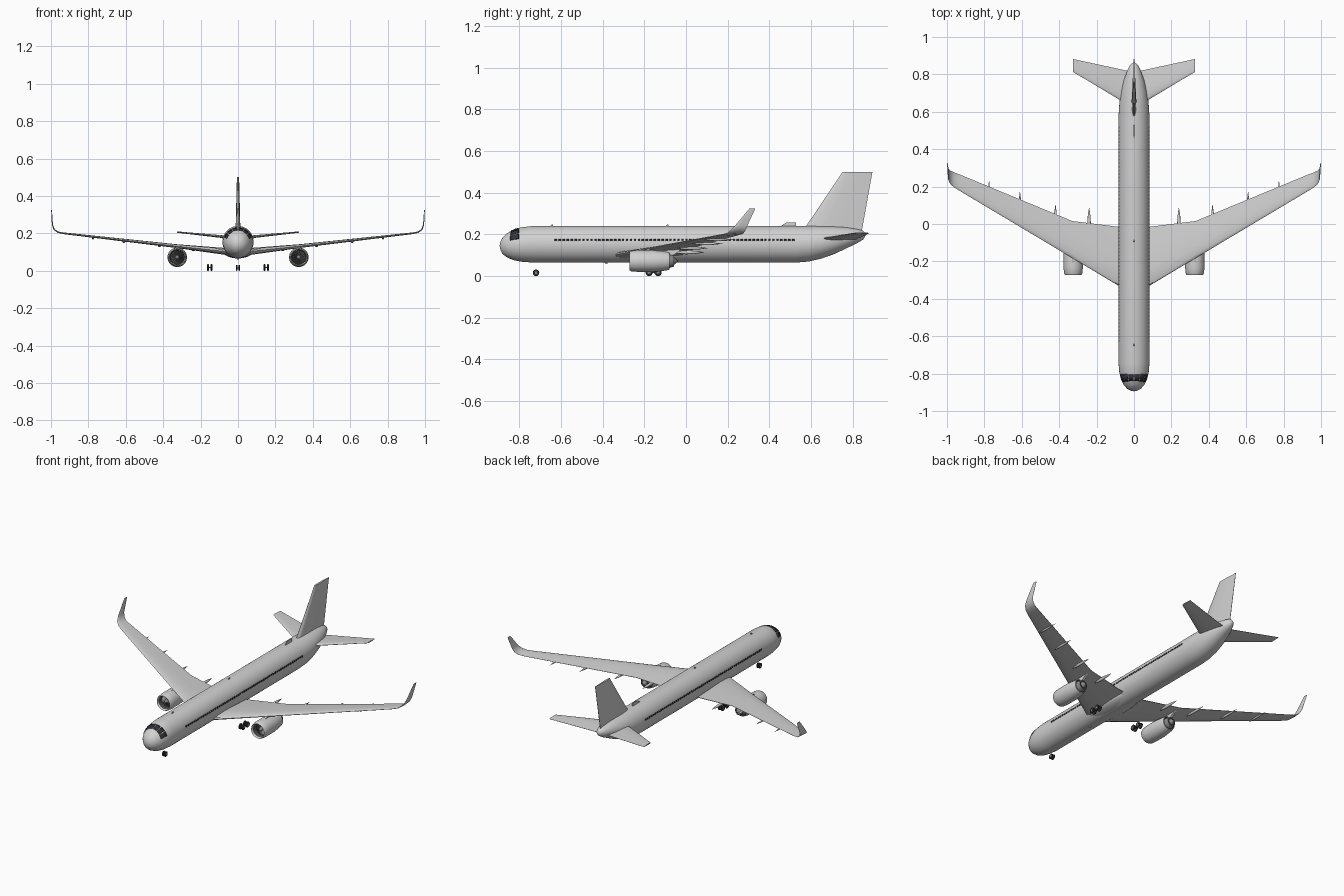
import bpy, bmesh
from math import sin, cos, pi, radians

cube = bpy.data.objects.get("Cube")
if cube:
    bpy.data.objects.remove(cube)


def material(name, v, tint=0.0):
    m = bpy.data.materials.new(name)
    m.use_nodes = True
    col = (v, v, v + tint, 1)
    m.diffuse_color = col
    m.node_tree.nodes["Principled BSDF"].inputs["Base Color"].default_value = col
    return m


PAINT = material("light grey paint", 0.64)
GLASS = material("dark glass", 0.03, 0.01)
METAL = material("dark metal", 0.07)
STEEL = material("steel grey", 0.25)
RUBBER = material("black rubber", 0.025)


def finish(name, bm, mats, mirror=False, angle=35):
    """Turn a bmesh into a named, smoothed and optionally mirrored object."""
    bmesh.ops.remove_doubles(bm, verts=bm.verts, dist=1e-5)
    bmesh.ops.recalc_face_normals(bm, faces=bm.faces)
    me = bpy.data.meshes.new(name)
    bm.to_mesh(me)
    bm.free()
    for m in mats:
        me.materials.append(m)
    for p in me.polygons:
        p.use_smooth = True
    me.set_sharp_from_angle(angle=radians(angle))
    ob = bpy.data.objects.new(name, me)
    bpy.context.scene.collection.objects.link(ob)
    if mirror:
        mod = ob.modifiers.new("mirror", "MIRROR")
        mod.use_mirror_merge = False
    return ob


def skin(name, rings, mats, mirror=False, cap=True, accent=()):
    """Bridge closed rings of points; bands listed in accent use slot 1."""
    bm = bmesh.new()
    loops = [[bm.verts.new(p) for p in r] for r in rings]
    n = len(loops[0])
    for k, (a, b) in enumerate(zip(loops, loops[1:])):
        for i in range(n):
            j = (i + 1) % n
            f = bm.faces.new((a[i], a[j], b[j], b[i]))
            f.material_index = 1 if k in accent else 0
    if cap:
        bm.faces.new(loops[0])
        bm.faces.new(loops[-1])
    return finish(name, bm, mats, mirror)


def lathe(name, centre, profile, mats, axis="y", n=32, **kw):
    """Revolve (radius, along) pairs about the y or x axis."""
    cx, cy, cz = centre
    rings = []
    for r, h in profile:
        turn = [(r * cos(2 * pi * i / n), r * sin(2 * pi * i / n)) for i in range(n)]
        if axis == "y":
            rings.append([(cx + u, cy + h, cz + v) for u, v in turn])
        else:
            rings.append([(cx + h, cy + u, cz + v) for u, v in turn])
    return skin(name, rings, mats, cap=False, **kw)


def prism(name, outline, x, half, mat, mirror=False):
    """Extrude a (y, z) outline sideways."""
    rings = [[(x + s * half, y, z) for y, z in outline] for s in (-1, 1)]
    return skin(name, rings, [mat], mirror)


FOIL = [(0, 0), (.02, .2), (.1, .4), (.3, .5), (.6, .34), (1, .04)]


def aerofoil(x, y, z, chord, thick, cant=0):
    """Section with its leading edge at x, y, z, rolled by cant degrees."""
    pts = FOIL + [(c, -t) for c, t in FOIL[:0:-1]]
    s, k = sin(radians(cant)), cos(radians(cant))
    return [(x - t * thick * s, y + c * chord, z + t * thick * k) for c, t in pts]


# Fuselage stations: y, half width, bottom z, top z
BODY = [(-.895, 0, .145, .145), (-.891, .019, .125, .165), (-.88, .038, .105, .186),
        (-.86, .055, .09, .205), (-.83, .07, .077, .222), (-.79, .079, .069, .234),
        (-.74, .083, .065, .24), (.53, .083, .065, .24), (.59, .082, .07, .24),
        (.65, .078, .084, .24), (.71, .069, .105, .238), (.77, .054, .133, .234),
        (.82, .036, .157, .226), (.85, .021, .175, .218), (.867, 0, .201, .201)]


def surface(y, deg, off=0.0):
    """Point on the fuselage at a station and an angle from the top."""
    for a, b in zip(BODY, BODY[1:]):
        if y <= b[0]:
            break
    t = (y - a[0]) / (b[0] - a[0])
    w, lo, hi = (a[i] + t * (b[i] - a[i]) for i in (1, 2, 3))
    g = radians(deg)
    return ((w + off) * sin(g), y, (lo + hi) / 2 + ((hi - lo) / 2 + off) * cos(g))


skin("fuselage", [[surface(s[0], 7.5 * i) for i in range(48)] for s in BODY],
     [PAINT], cap=False)


def panes(name, patches):
    """Thin glazing plates that follow the fuselage: y0, y1, angle0, angle1."""
    bm = bmesh.new()
    n = 4
    for y0, y1, a0, a1 in patches:
        rows = [[bm.verts.new(surface(y, a0 + (a1 - a0) * i / n, .0012))
                 for i in range(n + 1)] for y in (y0, (y0 + y1) / 2, y1)]
        for r, q in zip(rows, rows[1:]):
            for i in range(n):
                bm.faces.new((r[i], r[i + 1], q[i + 1], q[i]))
    ob = finish(name, bm, [GLASS], True)
    mod = ob.modifiers.new("thickness", "SOLIDIFY")
    mod.thickness = .002
    mod.offset = 0


panes("cabin_windows", [(y - .0055, y + .0055, 74, 80)
                        for y in (-.625 + .019 * i for i in range(61))])
panes("cockpit_windows", [(-.84, -.805, 2, 23), (-.842, -.803, 27, 46),
                          (-.844, -.803, 50, 70)])

# Belly fairing between the wing roots
lathe("belly_fairing", (0, -.18, .105),
      [(.081 * sin(pi * i / 16), -.25 * cos(pi * i / 16)) for i in range(17)], [PAINT])
for v in bpy.data.objects["belly_fairing"].data.vertices:
    v.co.z = .105 + (v.co.z - .105) * .48

# Wings with blended upturned tips
skin("wings", [aerofoil(*s) for s in (
    (.02, -.368, .098, .353, .04), (.083, -.33, .105, .315, .036),
    (.33, -.182, .132, .198, .02), (.93, .176, .2, .088, .009),
    (.962, .196, .206, .08, .008, 20), (.983, .214, .221, .072, .007, 50),
    (.992, .238, .245, .058, .006, 78), (.997, .305, .325, .028, .004, 87))],
    [PAINT], True)

# Tail surfaces
skin("tailplanes", [aerofoil(.02, .63, .176, .186, .017),
                    aerofoil(.326, .813, .207, .069, .007)], [PAINT], True)
skin("fin", [aerofoil(0, .56, .215, .284, .026, 90),
             aerofoil(0, .752, .5, .143, .012, 90)], [PAINT])
prism("dorsal_fillet", [(.45, .236), (.48, .256), (.527, .258), (.53, .236)],
      0, .003, PAINT)

# Aerials
for name, y, z, h in (("front_aerial", -.645, .238, .01), ("rear_aerial", -.09, .238, .01),
                      ("belly_aerial", -.385, .067, -.01)):
    prism(name, [(y - .008, z), (y, z + h), (y + .007, z + h), (y + .007, z)],
          0, .002, PAINT)

# Flap track fairings under the trailing edge
for i, (x, end) in enumerate(((.24, .09), (.42, .108), (.61, .178), (.775, .237))):
    z = .105 + .113 * (x - .083) - .009
    size = .0095 - .0011 * i
    lathe(f"flap_fairing_{i + 1}", (x, end, z),
          [(0, -.15), (size * .6, -.13), (size, -.09), (size * .75, -.045), (0, 0)],
          [PAINT], n=12, mirror=True)

# Engines
ENG = (.325, 0, .072)
lathe("nacelle", ENG,
      [(.044, -.272), (.049, -.263), (.052, -.23), (.052, -.16), (.046, -.1),
       (.041, -.08), (.037, -.08), (.037, -.23), (.039, -.262), (.044, -.272)],
      [PAINT, METAL], mirror=True, accent=(6, 7))
lathe("engine_core", ENG,
      [(0, -.23), (.0368, -.23), (.0368, -.11), (.033, -.08), (.026, -.057),
       (.018, -.057), (.012, -.05), (0, -.038)],
      [METAL, STEEL], mirror=True, accent=(3, 5, 6))
lathe("spinner", ENG, [(0, -.258), (.006, -.252), (.012, -.238), (.012, -.23)],
      [STEEL], n=20, mirror=True)
bm = bmesh.new()
for i in range(20):
    g = 2 * pi * i / 20
    bm.faces.new([bm.verts.new((ENG[0] + r * cos(g + d), y, ENG[2] + r * sin(g + d)))
                  for r, d, y in ((.01, -.08, -.24), (.036, -.08, -.24),
                                  (.036, .1, -.232), (.01, .1, -.232))])
finish("fan_blades", bm, [STEEL], True)
prism("pylon", [(-.225, .118), (-.17, .134), (-.02, .13), (-.06, .1), (-.12, .1)],
      ENG[0], .007, PAINT, True)

# Landing gear
TYRE = [(0, -.003), (.007, -.004), (.0075, -.0052), (.0135, -.0052), (.0175, -.0025),
        (.0175, .0025), (.0135, .0052), (.0075, .0052), (.007, .004), (0, .003)]


def wheel(name, x, y, scale=1.0):
    lathe(name, (x, y, .0175 * scale), [(r * scale, h * scale) for r, h in TYRE],
          [RUBBER, STEEL], axis="x", n=20, mirror=True, accent=(0, 1, 7, 8))


def axle(name, x, y, z, half):
    lathe(name, (x, y, z), [(0, -half), (.003, -half), (.003, half), (0, half)],
          [METAL], axis="x", n=10, mirror=True)


for label, y in (("front", -.177), ("rear", -.134)):
    for side, x in (("inner", .1415), ("outer", .1605)):
        wheel(f"main_{label}_{side}_wheel", x, y)
    axle(f"main_{label}_axle", .151, y, .0175, .01)
prism("bogie_beam", [(-.177, .015), (-.134, .015), (-.134, .021), (-.177, .021)],
      .151, .003, METAL, True)
wheel("nose_wheel", .0065, -.72, .9)
axle("nose_axle", 0, -.72, .0158, .006)
